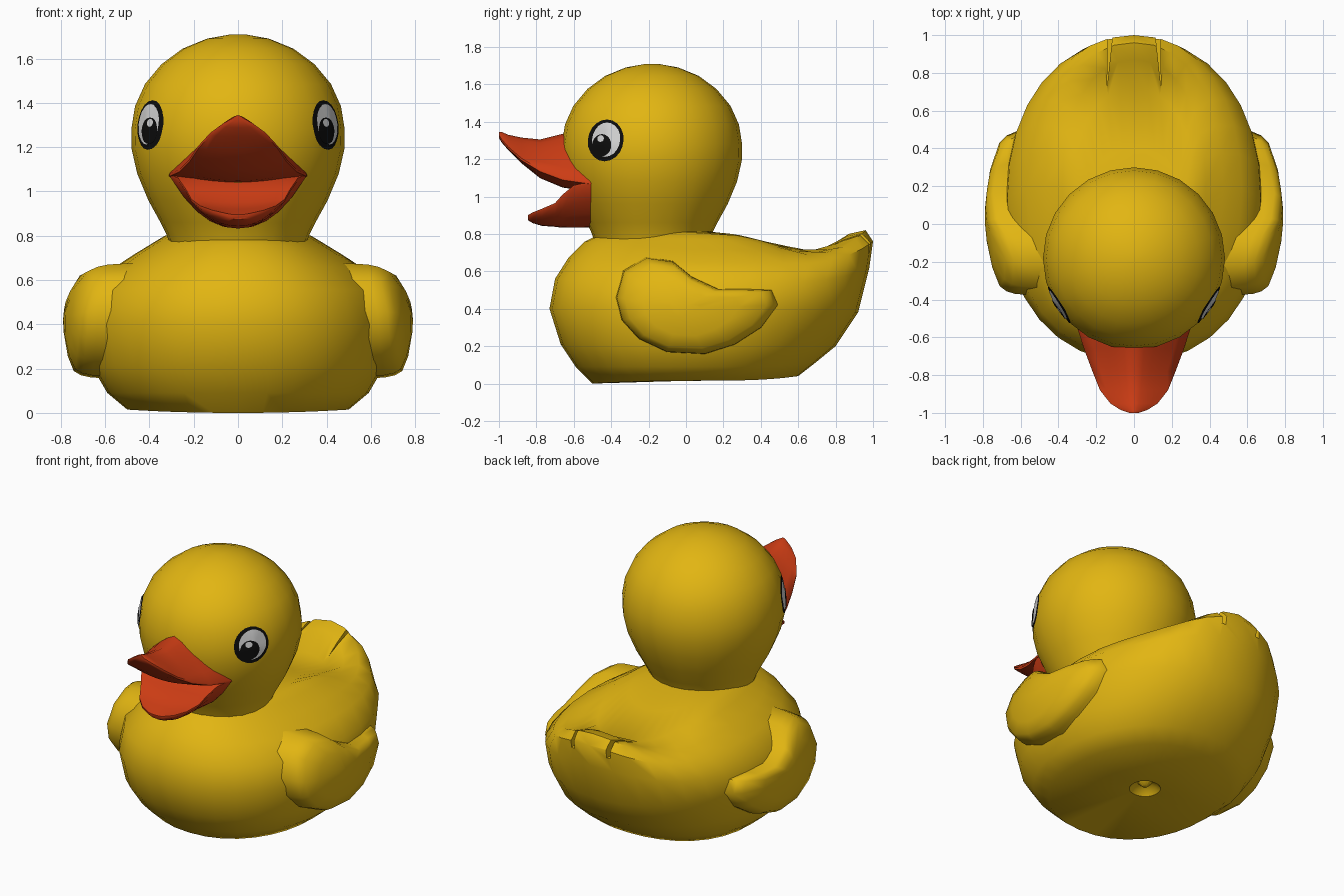
import bpy, bmesh, math
from mathutils import Vector
from mathutils.bvhtree import BVHTree

if "Cube" in bpy.data.objects:
    bpy.data.objects.remove(bpy.data.objects["Cube"])


def material(name, rgb):
    m = bpy.data.materials.new(name)
    m.diffuse_color = (*rgb, 1)
    m.use_nodes = True
    m.node_tree.nodes["Principled BSDF"].inputs["Base Color"].default_value = m.diffuse_color
    return m


YELLOW = material("yellow", (0.76, 0.465, 0.006))
ORANGE = material("red_orange", (0.60, 0.045, 0.007))
BLACK = material("black", (0.004, 0.004, 0.004))
WHITE = material("white", (0.68, 0.68, 0.68))


def loft(name, rings, mat):
    """Skin a list of equal-length closed rings and cap both ends."""
    bm = bmesh.new()
    rows = [[bm.verts.new(p) for p in r] for r in rings]
    n = len(rows[0])
    for a, b in zip(rows, rows[1:]):
        for i in range(n):
            j = (i + 1) % n
            bm.faces.new((a[i], a[j], b[j], b[i]))
    bm.faces.new(rows[0])
    bm.faces.new(rows[-1])
    bmesh.ops.recalc_face_normals(bm, faces=bm.faces)
    me = bpy.data.meshes.new(name)
    bm.to_mesh(me)
    bm.free()
    ob = bpy.data.objects.new(name, me)
    bpy.context.collection.objects.link(ob)
    me.materials.append(mat)
    return ob


def smooth(ob, angle):
    bpy.ops.object.select_all(action='DESELECT')
    ob.select_set(True)
    bpy.context.view_layer.objects.active = ob
    bpy.ops.object.shade_smooth_by_angle(angle=math.radians(angle))


# Body: stacked rings (front y, back y, half width, z front, z side, z back, rear dip)
BODY = [
    (0.085, 0.115, 0.015, 0.03, 0.03, 0.03, 0),
    (0.06, 0.14, 0.04, 0.055, 0.055, 0.055, 0),
    (0.03, 0.17, 0.07, 0.04, 0.04, 0.04, 0),
    (0.01, 0.19, 0.09, 0.015, 0.015, 0.015, 0),
    (-0.50, 0.60, 0.50, 0.0, 0.015, 0.04, 0),
    (-0.59, 0.69, 0.59, 0.09, 0.09, 0.11, 0),
    (-0.67, 0.80, 0.66, 0.21, 0.21, 0.20, 0),
    (-0.73, 0.92, 0.69, 0.40, 0.40, 0.38, 0),
    (-0.70, 0.98, 0.67, 0.56, 0.55, 0.62, 0.02),
    (-0.63, 1.00, 0.57, 0.67, 0.65, 0.76, 0.03),
    (-0.54, 0.96, 0.47, 0.76, 0.715, 0.82, 0.05),
    (-0.46, 0.87, 0.38, 0.80, 0.77, 0.80, 0.08),
    (-0.43, 0.72, 0.33, 0.81, 0.80, 0.70, 0.05),
    (-0.40, 0.40, 0.28, 0.81, 0.81, 0.76, 0),
    (-0.36, 0.10, 0.20, 0.81, 0.82, 0.82, 0),
]


def body_ring(yf, yb, w, zf, zs, zb, dip, n=32):
    pts = []
    for i in range(n):
        t = 2 * math.pi * i / n
        c, s = math.cos(t), math.sin(t)
        x = w * math.copysign(abs(s) ** 0.92, s)
        y = (yf + yb) / 2 + (yb - yf) / 2 * math.copysign(abs(c) ** 0.92, c)
        if c > 0:
            z = zs + (zb - zs) * c ** 3 - dip * math.sin(2 * t) ** 2
        else:
            z = zs + (zf - zs) * c * c
        pts.append((x, y, z))
    return pts


body = loft("body", [body_ring(*r) for r in BODY], YELLOW)

# Two feather notches cut in the tail
for s in (-1, 1):
    tri = [(s * 0.142, 0.73), (s * 0.108, 1.05), (s * 0.14, 1.05)]
    cutter = loft("tail_notch_cutter",
                  [[(x, y, 0.70) for x, y in tri], [(x, y, 0.95) for x, y in tri]], YELLOW)
    cutter.hide_render = True
    mod = body.modifiers.new("notch", 'BOOLEAN')
    mod.operation, mod.solver, mod.object = 'DIFFERENCE', 'EXACT', cutter
    bpy.context.view_layer.objects.active = body
    bpy.ops.object.modifier_apply(modifier=mod.name)
    bpy.data.objects.remove(cutter)
smooth(body, 45)

# Wings: kidney outline (y, z) domed outwards
WING = [(-.37, .46), (-.33, .60), (-.21, .67), (-.07, .65), (.03, .57), (.17, .505), (.32, .505),
        (.46, .50), (.49, .42), (.40, .30), (.26, .21), (.10, .16), (-.10, .17), (-.25, .24), (-.34, .34)]


def wing_ring(side, scale, sink):
    pts = []
    for y, z in WING:
        y, z = -0.02 + (y + 0.02) * scale, 0.40 + (z - 0.40) * scale
        k = 1.6 if z > 0.42 else 0.8
        pts.append((side * (0.79 - 0.5 * (y - 0.05) ** 2 - k * (z - 0.42) ** 2 - sink), y, z))
    return pts


for side, label in ((-1, "left"), (1, "right")):
    wing = loft(label + "_wing", [wing_ring(side, a, b) for a, b in
                ((1.03, 0.2), (1.0, 0.07), (0.96, 0.03), (0.88, 0.005), (0.6, 0), (0.2, 0))], YELLOW)
    smooth(wing, 60)

# Head and neck: turned profile (radius, z)
HEAD_Y = -0.182
PROFILE = [(.31, .77), (.325, .81), (.35, .86), (.405, .96), (.455, 1.08), (.48, 1.19), (.482, 1.28),
           (.465, 1.385), (.42, 1.485), (.345, 1.575), (.25, 1.645), (.14, 1.69), (.04, 1.708)]
N = 24
head = loft("head", [[(r * math.sin(2 * math.pi * i / N), HEAD_Y + r * math.cos(2 * math.pi * i / N), z)
                      for i in range(N)] for r, z in PROFILE], YELLOW)
smooth(head, 60)


# Beak halves: sections along y (y, half width, z top, z edge, z bottom)
def beak_ring(y, w, zt, ze, zb, pt, pb):
    us = [i / 5 for i in range(-5, 6)]
    top = [(w * u, y, ze + (zt - ze) * (1 - abs(u) ** pt)) for u in us]
    low = [(w * u, y, ze - 0.012 + (zb - ze) * (1 - abs(u) ** pb)) for u in reversed(us)]
    return top + low


UPPER = [(-.42, .315, 1.36, 1.075, 1.03), (-.52, .31, 1.355, 1.08, 1.04), (-.66, .265, 1.335, 1.10, 1.06),
         (-.78, .22, 1.305, 1.145, 1.11), (-.88, .18, 1.315, 1.205, 1.19), (-.95, .125, 1.33, 1.265, 1.26),
         (-.985, .07, 1.345, 1.305, 1.30), (-1.0, .025, 1.345, 1.33, 1.325)]
LOWER = [(-.42, .305, 1.08, 1.075, .845), (-.53, .305, 1.08, 1.075, .845), (-.60, .27, 1.06, 1.06, .845),
         (-.66, .235, 1.0, 1.01, .845), (-.70, .21, .95, .965, .85), (-.77, .17, .92, .935, .855),
         (-.82, .115, .905, .915, .87), (-.845, .05, .895, .90, .885)]
upper = loft("upper_beak", [beak_ring(*r, 1.35, 2) for r in UPPER], ORANGE)
lower = loft("lower_beak", [beak_ring(*r, 2, 2.2) for r in LOWER], ORANGE)
for ob in (upper, lower):
    smooth(ob, 50)

# Eyes: thin discs laid on the head surface (u towards the back, v up, radii, lift)
bm = bmesh.new()
bm.from_mesh(head.data)
tree = BVHTree.FromBMesh(bm)
bm.free()
DISCS = [("rim", BLACK, 0, 0, .112, .112, .003), ("white", WHITE, .006, .004, .088, .092, .0055),
         ("pupil", BLACK, -.016, -.026, .062, .060, .008), ("glint", WHITE, -.022, .010, .022, .018, .0095)]
for side, label in ((-1, "left"), (1, "right")):
    ang = math.radians(58)
    out = Vector((side * math.sin(ang), -math.cos(ang), 0))
    back = Vector((side * math.cos(ang), math.sin(ang), 0))
    centre = Vector((0, HEAD_Y, 1.30))
    for part, mat, u0, v0, ru, rv, lift in DISCS:
        rings = []
        for f in (1, 0.75, 0.5, 0.25, 0.05):
            ring = []
            for i in range(20):
                t = 2 * math.pi * i / 20
                p = centre + back * (u0 + f * ru * math.cos(t)) + Vector((0, 0, v0 + f * rv * math.sin(t)))
                hit = tree.ray_cast(p + out, -out)[0]
                ring.append(hit + out * lift)
            rings.append(ring)
        disc = loft(f"{label}_eye_{part}", rings, mat)
        # drop the large back cap, keep a surface facing outwards
        bm = bmesh.new()
        bm.from_mesh(disc.data)
        bmesh.ops.delete(bm, geom=[max(bm.faces, key=lambda f: f.calc_area())], context='FACES_ONLY')
        bm.normal_update()
        if sum((f.normal * f.calc_area() for f in bm.faces), Vector()).dot(out) < 0:
            bmesh.ops.reverse_faces(bm, faces=bm.faces)
        bm.to_mesh(disc.data)
        bm.free()
        smooth(disc, 60)
